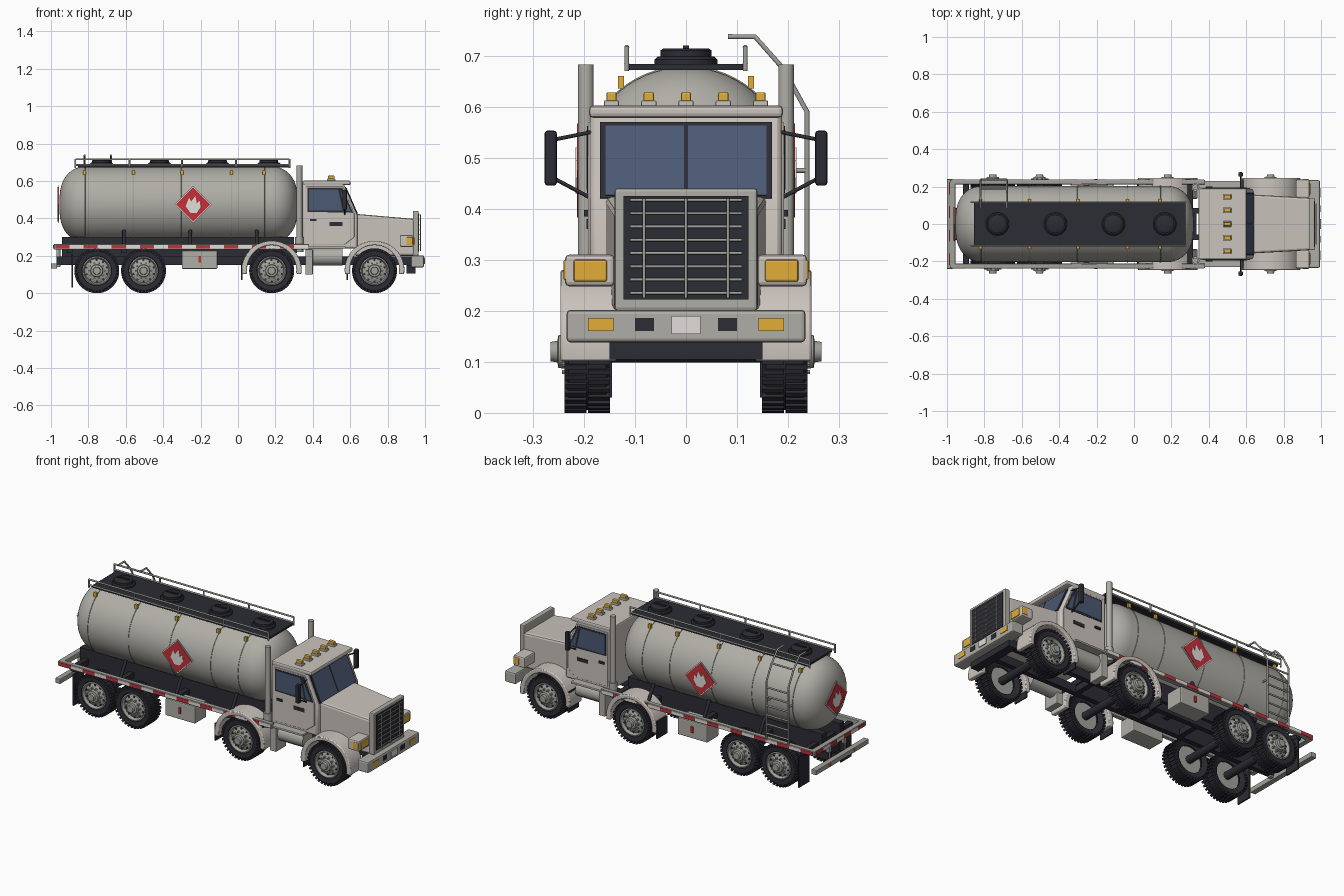
import bpy, bmesh
from math import sin, cos, pi, radians
from mathutils import Vector, Matrix

if "Cube" in bpy.data.objects:
    bpy.data.objects.remove(bpy.data.objects["Cube"])

def mat(name, r, g, b):
    m = bpy.data.materials.new(name)
    m.diffuse_color = (r, g, b, 1)
    m.use_nodes = True
    m.node_tree.nodes["Principled BSDF"].inputs["Base Color"].default_value = m.diffuse_color
    return m

PAINT = mat("cab_paint", .60, .55, .51)
TANK = mat("tank_grey", .43, .42, .38)
STEEL = mat("steel", .36, .36, .33)
BLACK = mat("black", .025, .025, .035)
GLASS = mat("glass", .07, .10, .17)
RED = mat("red", .55, .03, .04)
WHITE = mat("white", .75, .73, .70)
AMBER = mat("amber", .75, .42, .04)

def finish(name, bm, mats, bevel=0, smooth=True):
    bmesh.ops.recalc_face_normals(bm, faces=bm.faces)
    me = bpy.data.meshes.new(name)
    bm.to_mesh(me)
    bm.free()
    for m in (mats if isinstance(mats, list) else [mats]):
        me.materials.append(m)
    if smooth:
        me.shade_smooth()
        me.set_sharp_from_angle(angle=radians(35))
    ob = bpy.data.objects.new(name, me)
    bpy.context.collection.objects.link(ob)
    if bevel:
        mod = ob.modifiers.new("bevel", 'BEVEL')
        mod.width, mod.segments = bevel, 2
    return ob

def add_box(bm, x0, x1, y0, y1, z0, z1):
    m = Matrix.Translation(((x0+x1)/2, (y0+y1)/2, (z0+z1)/2)) @ Matrix.Diagonal((abs(x1-x0), abs(y1-y0), abs(z1-z0), 1))
    return bmesh.ops.create_cube(bm, size=1, matrix=m)['verts']

def boxes(name, lst, m, bevel=0):
    bm = bmesh.new()
    for b in lst:
        add_box(bm, *b)
    return finish(name, bm, m, bevel, False)

def sides(name, b, m, bevel=0):
    x0, x1, y0, y1, z0, z1 = b
    return boxes(name, [b, (x0, x1, -y1, -y0, z0, z1)], m, bevel)

def prism(name, pts, axis, a, b, m, bevel=0):
    put = {'x': lambda u, v, w: (w, u, v), 'y': lambda u, v, w: (u, w, v), 'z': lambda u, v, w: (u, v, w)}[axis]
    bm = bmesh.new()
    A = [bm.verts.new(put(u, v, a)) for u, v in pts]
    B = [bm.verts.new(put(u, v, b)) for u, v in pts]
    bm.faces.new(A)
    bm.faces.new(B)
    for i in range(len(pts)):
        j = (i+1) % len(pts)
        bm.faces.new((A[i], A[j], B[j], B[i]))
    return finish(name, bm, m, bevel)

def add_lathe(bm, prof, axis, c=(0, 0, 0), n=40, idx=0):
    put = {'x': lambda a, b, h: (h, a, b), 'y': lambda a, b, h: (a, h, b), 'z': lambda a, b, h: (a, b, h)}[axis]
    rings = [[bm.verts.new(Vector(c) + Vector(put(r*cos(2*pi*k/n), r*sin(2*pi*k/n), h))) for k in range(n)] for r, h in prof]
    for p, q in zip(rings, rings[1:]):
        for k in range(n):
            bm.faces.new((p[k], p[(k+1) % n], q[(k+1) % n], q[k])).material_index = idx
    bmesh.ops.remove_doubles(bm, verts=[v for r in rings for v in r], dist=1e-5)

def tubes(name, paths, r, m):
    cu = bpy.data.curves.new(name, 'CURVE')
    cu.dimensions, cu.bevel_depth, cu.bevel_resolution, cu.use_fill_caps = '3D', r, 3, True
    for p in paths:
        s = cu.splines.new('POLY')
        s.points.add(len(p)-1)
        for pt, co in zip(s.points, p):
            pt.co = (*co, 1)
    cu.materials.append(m)
    ob = bpy.data.objects.new(name, cu)
    bpy.context.collection.objects.link(ob)
    return ob

# Wheels: tyre with lugs, dished rim, hub and bolts; one mesh shared by all
bm = bmesh.new()
add_lathe(bm, [(.075, .16), (.105, .15), (.114, .157), (.114, .23), (.105, .238), (.08, .236), (.074, .225)], 'y', n=48)
for k in range(36):
    for row, (y0, y1) in enumerate(((.149, .192), (.195, .238))):
        vs = add_box(bm, -.0055, .0055, y0, y1, .106, .12)
        bmesh.ops.rotate(bm, verts=vs, matrix=Matrix.Rotation((k+row/2)*2*pi/36, 3, 'Y'))
add_lathe(bm, [(0, .17), (.077, .17), (.077, .236), (.071, .238), (.064, .22), (.048, .228), (.034, .232),
               (.032, .25), (.021, .252), (.019, .265), (0, .265)], 'y', idx=1)
for k in range(10):
    a = 2*pi*k/10
    add_lathe(bm, [(.005, .22), (.005, .243), (0, .243)], 'y', (.042*cos(a), 0, .042*sin(a)), 6, 1)
    add_lathe(bm, [(.006, .215), (.006, .2265), (0, .2265)], 'y', (.057*cos(a+.3), 0, .057*sin(a+.3)), 8, 0)
wheel = finish("wheel", bm, [BLACK, STEEL])
AX = (-.755, -.505, .18, .73)
for i, x in enumerate(AX):
    for s in (0, 1):
        w = wheel if i == s == 0 else bpy.data.objects.new("wheel", wheel.data)
        if w is not wheel:
            bpy.context.collection.objects.link(w)
        w.location, w.rotation_euler.z = (x, 0, .12), s*pi

# Chassis: axles, long beams, cross members and tank subframe
tubes("axles", [[(x, -.17, .12), (x, .17, .12)] for x in AX], .022, BLACK)
sides("chassis_rail", (-.97, .95, .055, .085, .15, .195), BLACK)
boxes("cross_members", [(x-.015, x+.015, -.08, .08, .155, .19) for x in (-.93, -.63, -.36, -.1, .05, .32, .55, .9)], BLACK)
boxes("subframe", [(-.94, .3, s*.08-.02, s*.08+.02, .195, .30) for s in (-1, 1)]
      + [(x-.015, x+.015, -.22, .22, .215, .245) for x in (-.9, -.61, -.255, .1, .3)], BLACK)
tubes("tank_struts", [[(x, s*.205, .24), (x, s*.15, .335)] for x in (-.61, -.255, .1) for s in (-1, 1)], .009, BLACK)
boxes("front_crossbeam", [(.9, .95, -.15, .15, .105, .15)], BLACK)

# Tank body with rounded ends, seams and marker lamps
R, ZC = .203, .475
dome = [(max(cos(t*pi/24), 0)**.72*R, sin(t*pi/24)*.14) for t in range(13)]
bm = bmesh.new()
add_lathe(bm, [(r if i else 0, -.815-h) for i, (r, h) in enumerate(dome[::-1])] + [(r if i < 12 else 0, .18+h) for i, (r, h) in enumerate(dome)],
          'x', (0, 0, ZC), 64)
finish("tank", bm, TANK)
SEAMS = (-.82, -.56, -.3, -.035, .14)
bm = bmesh.new()
for x in SEAMS:
    add_lathe(bm, [(R-.002, x-.004), (R+.002, x-.003), (R+.002, x+.003), (R-.002, x+.004)], 'x', (0, 0, ZC), 64)
finish("tank_seams", bm, STEEL)
boxes("tank_marker_lamps", [(x-.008, x+.008, s*.127-.006, s*.127+.006, .635, .66) for x in SEAMS for s in (-1, 1)], AMBER)

# Walkway, hatches and hand rails on top
boxes("walkway", [(-.855, .275, -.112, .112, .672, .683)], BLACK)
bm = bmesh.new()
for x in (-.73, -.42, -.11, .165):
    add_lathe(bm, [(.062, .68), (.062, .692), (.055, .698), (.05, .698), (.05, .71), (.044, .714), (0, .714)], 'z', (x, 0, 0), 24)
    add_box(bm, x-.035, x+.035, -.006, .006, .712, .72)
finish("hatches", bm, BLACK)
rails = [[(-.87, s*.116, z), (.275, s*.116, z)] for s in (-1, 1) for z in (.685, .716)]
rails += [[(x, s*.116, .67), (x, s*.116, .718)] for x in (-.87, -.58, -.3, -.01, .275) for s in (-1, 1)]
tubes("top_rails", rails, .005, STEEL)

# Ladder on the left rear side
side = [(.237, .25), (.237, .59), (.19, .675), (.135, .737), (.082, .737)]
ladder = [[(x, y, z) for y, z in side] for x in (-.82, -.68)]
ladder += [[(-.82, .237, .29+.053*k), (-.68, .237, .29+.053*k)] for k in range(6)]
ladder += [[(x, .237, .475), (x, .2, .475)] for x in (-.82, -.68)] + [[(-.82, .19, .675), (-.68, .19, .675)]]
tubes("ladder", ladder, .005, STEEL)

# Hazard diamonds with a flame, on both sides and the rear
flame = [(-.015, -.045), (.02, -.045), (.04, -.015), (.035, .02), (.02, .005), (.012, .045), (-.01, .015), (-.022, .035), (-.04, -.01)]
def diamond(cu, axis, a, d):
    for nm, k, off, m in (("placard_border", .1, .004, WHITE), ("placard", .092, .007, RED)):
        prism(nm, [(cu-k, ZC), (cu, ZC-k), (cu+k, ZC), (cu, ZC+k)], axis, a, a+d*off, m)
    prism("placard_flame", [(cu+u, ZC+v) for u, v in flame], axis, a, a+d*.009, WHITE)
diamond(-.24, 'y', .207, 1)
diamond(-.24, 'y', -.207, -1)
diamond(0, 'x', -.957, -1)

# Side rails, rear bars and reflective stripes
sides("side_rail", (-.98, .38, .212, .236, .233, .262), STEEL, .003)
boxes("rear_bars", [(-.985, -.955, -.236, .236, .233, .262), (-1, -.968, -.24, .24, .132, .16)]
      + [(-.97, -.95, s*.07-.012, s*.07+.012, .14, .25) for s in (-1, 1)], STEEL, .003)
for nm, m, par in (("red_stripes", RED, 0), ("white_stripes", WHITE, 1)):
    lst = [(-.975+.075*k, -.9+.075*k, s*.235, s*.239, .238, .257) for k in range(par, 18, 2) for s in (-1, 1)]
    lst += [(-.988, -.98, -.22+.063*k, -.157+.063*k, .238, .257) for k in range(par, 7, 2)]
    boxes(nm, lst, m)
sides("tail_lamp", (-1.0, -.99, .1, .2, .136, .156), RED)

# Tool boxes and mud flaps
sides("tool_box", (-.3, -.11, .13, .235, .13, .228), TANK, .006)
sides("tool_box_latch", (-.212, -.198, .235, .241, .165, .2), RED)
for x, z in ((-.885, .21), (.585, .19), (.02, .17)):
    sides("mud_flap", (x-.004, x+.004, .145, .238, .03 if x < 0 else .07, z), BLACK)

# Arched mudguards
for x in AX[2:]:
    arc = [(x+.16*cos(t*pi/20), .125+.155*sin(t*pi/20)) for t in range(-1, 22)]
    arc += [(x+.132*cos(t*pi/20), .125+.132*sin(t*pi/20)) for t in range(21, -2, -1)]
    for s in (-1, 1):
        prism("mudguard", arc, 'y', s*.135, s*.246, PAINT, .005)

# Cab with visor, windscreen, doors and side windows
prism("cab", [(.345, .24), (.345, .6), (.57, .6), (.57, .575), (.638, .42), (.638, .24)], 'y', -.188, .188, PAINT, .01)
boxes("roof_visor", [(.345, .602, -.19, .19, .578, .602)], PAINT, .008)
screen = lambda o, a, b: [(.57+.068*a+o*.9, .575-.155*a+o*.4), (.57+.068*b+o*.9, .575-.155*b+o*.4),
                          (.57+.068*b-.008, .575-.155*b-.004), (.57+.068*a-.008, .575-.155*a-.004)]
prism("windscreen_frame", screen(.003, .04, 1), 'y', -.168, .168, BLACK)
for s in (-1, 1):
    prism("windscreen_glass", screen(.005, .09, .97), 'y', s*.004, s*.158, GLASS)
    prism("door", [(.365, .26), (.365, .57), (.562, .57), (.622, .425), (.622, .3), (.57, .26)], 'y', s*.186, s*.192, PAINT, .002)
    prism("window_frame", [(.372, .435), (.372, .562), (.558, .562), (.615, .43)], 'y', s*.19, s*.1935, BLACK)
    prism("window_glass", [(.38, .443), (.38, .554), (.535, .554), (.56, .443)], 'y', s*.19, s*.195, GLASS)
    prism("quarter_glass", [(.57, .443), (.55, .548), (.603, .438)], 'y', s*.19, s*.195, GLASS)
sides("door_handle", (.385, .42, .19, .2, .385, .397), BLACK)
sides("cowl_vent", (.49, .56, .19, .195, .36, .38), BLACK)
sides("mirror", (.558, .582, .253, .277, .445, .553), BLACK, .006)
tubes("mirror_arms", [[(.57, s*.185, z), (.57, s*.26, z2)] for s in (-1, 1) for z, z2 in ((.55, .535), (.42, .46))], .004, BLACK)
ys = [-.146+.073*k for k in range(5)]
boxes("roof_lamp_bases", [(.475, .52, y-.015, y+.015, .6, .612) for y in ys], PAINT, .003)
boxes("roof_lamps", [(.48, .516, y-.01, y+.01, .61, .628) for y in ys], AMBER, .003)

# Bonnet tapering to the grille
bm = bmesh.new()
for v in add_box(bm, .62, .945, -1, 1, .2, 1):
    back = v.co.x < .7
    v.co.y *= (.158 if back else .14)
    if v.co.z > .5:
        v.co.z = .425 if back else .397
finish("bonnet", bm, PAINT, .012, False)
boxes("grille_shell", [(.935, .966, -.14, .14, .2, .44)], TANK, .006)
boxes("grille_panel", [(.96, .969, -.122, .122, .222, .425)], BLACK)
bars = [[(.973, -.11, .235+.026*k), (.973, .11, .235+.026*k)] for k in range(8)]
tubes("grille_bars", bars + [[(.975, y, .225), (.975, y, .42)] for y in (-.082, 0, .082)], .003, STEEL)

# Headlamps and bumper
sides("headlamp_housing", (.865, .938, .14, .237, .248, .31), PAINT, .008)
sides("headlamp", (.93, .943, .155, .22, .257, .3), AMBER, .004)
sides("headlamp_side", (.9, .935, .223, .24, .26, .3), AMBER, .004)
boxes("bumper", [(.925, .995, -.234, .234, .138, .202)], TANK, .008)
sides("bumper_lamp", (.99, .998, .142, .192, .16, .186), AMBER)
sides("bumper_slot", (.99, .997, .063, .1, .16, .186), BLACK)
boxes("blank_plate", [(.99, 1.0, -.028, .028, .155, .19)], WHITE)

# Exhaust stacks, fuel tanks and cab steps
tubes("exhaust_stack", [[(.328, s*.196, .23), (.328, s*.196, .682)] for s in (-1, 1)], .016, TANK)
tubes("exhaust_sleeve", [[(.328, s*.196, .22), (.328, s*.196, .3)] for s in (-1, 1)], .022, TANK)
tubes("fuel_tank", [[(.37, s*.165, .195), (.56, s*.165, .195)] for s in (-1, 1)], .048, TANK)
sides("cab_step", (.35, .575, .15, .23, .238, .25), TANK, .003)
sides("lower_step", (.36, .4, .13, .225, .1, .235), TANK, .004)
